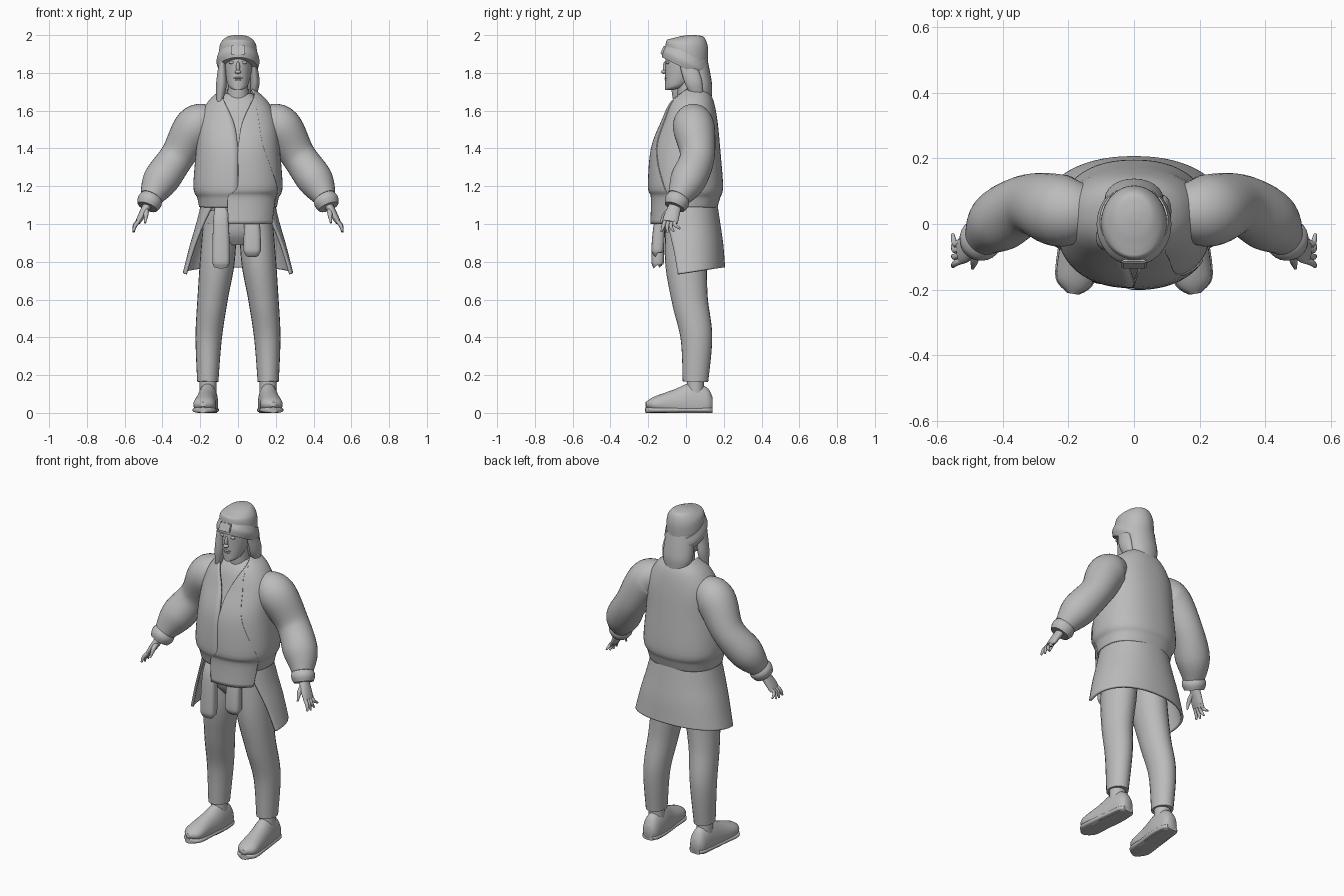
import bpy, bmesh, math
from mathutils import Vector

if "Cube" in bpy.data.objects:
    bpy.data.objects.remove(bpy.data.objects["Cube"])

clay = bpy.data.materials.new("plain_grey")
clay.use_nodes = True
grey = (0.5, 0.5, 0.5, 1)
clay.diffuse_color = grey
clay.node_tree.nodes["Principled BSDF"].inputs["Base Color"].default_value = grey
parts = []
steps = 30
full_turn = 2 * math.pi


def finish(name, bm, mirror=False, thick=0):
    """Turn a bmesh into a named object, optionally mirrored or thickened."""
    bmesh.ops.recalc_face_normals(bm, faces=bm.faces)
    mesh = bpy.data.meshes.new(name)
    bm.to_mesh(mesh)
    bm.free()
    mesh.materials.append(clay)
    part = bpy.data.objects.new(name, mesh)
    bpy.context.collection.objects.link(part)
    if thick:
        cloth = part.modifiers.new("cloth", 'SOLIDIFY')
        cloth.thickness, cloth.offset = thick, 0
    if mirror:
        part.modifiers.new("mirror", 'MIRROR')
    parts.append(part)
    return part


def sample(values):
    """Spread a smooth curve through the values evenly over all steps."""
    last = len(values) - 1
    result = []
    for step in range(steps + 1):
        place = step / steps * last
        i = max(min(int(place), last - 1), 0)
        t = place - i
        a, b = values[max(i - 1, 0)], values[i]
        c, d = values[min(i + 1, last)], values[min(i + 2, last)]
        result.append(b + 0.5 * t * (c - a + t * (2 * a - 5 * b + 4 * c - d
                                                  + t * (3 * (b - c) + d - a))))
    return result


def oval(angle, power):
    """Point on a rounded oval; angle zero is the front, positive is the left."""
    side, depth = math.sin(angle), -math.cos(angle)
    return (math.copysign(abs(side) ** (2 / power), side),
            math.copysign(abs(depth) ** (2 / power), depth))


def skin(loops, closed):
    bm = bmesh.new()
    rings = [[bm.verts.new(point) for point in loop] for loop in loops]
    count = len(rings[0])
    for low, high in zip(rings, rings[1:]):
        for j in range(count if closed else count - 1):
            k = (j + 1) % count
            bm.faces.new((low[j], low[k], high[k], high[j]))
    if closed:
        bm.faces.new(rings[0])
        bm.faces.new(rings[-1])
    return bm


def tube(name, path, widths, depths=None, up=(0, 1, 0), power=2, mirror=False, sides=24):
    """Sweep an oval along a path, never going below the ground."""
    points = sample([Vector(point) for point in path])
    loops = []
    for i, (width, depth) in enumerate(zip(sample(widths), sample(depths or widths))):
        along = (points[min(i + 1, steps)] - points[max(i - 1, 0)]).normalized()
        u = Vector(up).cross(along).normalized()
        v = along.cross(u)
        loop = []
        for j in range(sides):
            s, c = oval(full_turn * j / sides, power)
            point = points[i] + u * s * width + v * c * depth
            point.z = max(point.z, 0)
            loop.append(point)
        loops.append(loop)
    return finish(name, skin(loops, True), mirror)


def stack(name, heights, widths, depths, centres=(0,), tilts=(0,),
          starts=None, ends=None, power=2, thick=0, sides=56):
    """Stack level ovals; with starts, leave them open as a cloth sheet."""
    closed = starts is None
    ends = ends or [full_turn - start for start in starts or (0,)]
    curves = [sample(v) for v in (heights, widths, depths, centres, tilts, starts or (0,), ends)]
    loops = []
    for z, width, depth, y, tilt, start, end in zip(*curves):
        loop = []
        for j in range(sides if closed else sides + 1):
            s, c = oval(start + (end - start) * j / sides, power)
            loop.append((s * width, y + c * depth, z - tilt * c * depth))
        loops.append(loop)
    return finish(name, skin(loops, closed), thick=thick)


def blob(name, location, size, mirror=False):
    bm = bmesh.new()
    bmesh.ops.create_uvsphere(bm, u_segments=16, v_segments=10, radius=1)
    bmesh.ops.scale(bm, vec=size, verts=bm.verts)
    bmesh.ops.translate(bm, vec=location, verts=bm.verts)
    return finish(name, bm, mirror)


# Head, neck and face
stack("head", heights=[1.71, 1.73, 1.8, 1.86, 1.92, 1.96],
      widths=[.02, .05, .07, .075, .07, .05], depths=[.02, .055, .095, .11, .1, .07],
      centres=[-.09, -.055, -.015, 0, 0, 0])
tube("neck", [(0, .02, 1.6), (0, 0, 1.8)], [.06, .05])
blob("nose_bridge", (0, -.11, 1.83), (.01, .013, .03))
blob("nose_tip", (0, -.117, 1.805), (.017, .015, .01))
blob("upper_lip", (0, -.105, 1.773), (.024, .01, .006))
blob("lower_lip", (0, -.103, 1.763), (.02, .01, .006))
blob("eye", (.033, -.097, 1.855), (.016, .01, .008), mirror=True)
blob("brow", (.034, -.096, 1.88), (.02, .01, .005), mirror=True)

# Hair falling behind the head and in a lock on each side
tube("back_hair", [(0, .05, 1.86), (0, .08, 1.72), (0, .11, 1.63)],
     widths=[.085, .088, .045], depths=[.065, .06, .025])
tube("right_lock", [(-.083, -.04, 1.88), (-.088, -.04, 1.74), (-.1, -.05, 1.63)],
     widths=[.014, .028, .012], depths=[.035, .04, .015])
tube("left_lock", [(.08, 0, 1.87), (.09, .04, 1.75), (.075, .07, 1.65)],
     widths=[.014, .024, .012], depths=[.04, .045, .02])

# Knitted hat with a turned-up band and a front patch
stack("hat_crown", heights=[1.87, 1.92, 1.96, 1.99, 2], widths=[.1, .1, .09, .06, .02],
      depths=[.11, .11, .1, .07, .02], centres=[0, .03], tilts=[.5, .45, .2, 0, 0])
stack("hat_band", heights=[1.825, 1.86, 1.9], widths=[.104, .114, .104],
      depths=[.115, .122, .108], centres=[-.012, .01], tilts=[.5])
plate = bmesh.new()
bmesh.ops.create_cube(plate, size=1)
bmesh.ops.scale(plate, vec=(.075, .012, .05), verts=plate.verts)
bmesh.ops.bevel(plate, geom=plate.edges[:], offset=.004, segments=2, affect='EDGES')
patch = finish("hat_patch", plate)
patch.location, patch.rotation_euler = (0, -.122, 1.92), (-.4, 0, 0)

# Jacket, open in a V at the neck; the shirt and overlapping front follow its shape
heights = [1.09, 1.14, 1.2, 1.4, 1.55, 1.65, 1.71]
widths = [.2, .21, .23, .215, .2, .15, .08]
depths = [.16, .175, .19, .175, .14, .11, .07]
centres = [0, 0, 0, 0, .02, .03, .04]
opening = [0, 0, 0, 0, .1, .45, 1.1]
stack("jacket_body", heights, widths, depths, centres, starts=opening, power=2.3, thick=.012)
stack("shirt", [z - .02 for z in heights], [w * .92 for w in widths],
      [d * .9 for d in depths], centres, power=2.3)
stack("left_front_panel", [1] + heights[1:], [w * 1.03 for w in widths],
      [.185] + [d * 1.04 for d in depths[1:]], centres, starts=[-.2, -.2] + opening[2:],
      ends=[1, 1.1, 1, .6, .5, .6, 1.2], power=2.3, thick=.008)
tube("jacket_sleeve", [(.12, .04, 1.55), (.22, .04, 1.52), (.32, .06, 1.36),
                       (.41, .01, 1.23), (.46, -.04, 1.14)],
     widths=[.07, .11, .092, .095, .06], mirror=True, sides=32)
tube("sleeve_cuff", [(.455, -.035, 1.15), (.48, -.06, 1.09)], [.055, .066, .055], mirror=True)

# Hands
tube("palm", [(.47, -.05, 1.115), (.51, -.075, 1.045), (.53, -.084, 1.01)],
     widths=[.024, .019, .014], depths=[.03, .04, .04], mirror=True)
lengths = {"index": .06, "middle": .065, "ring": .06, "little": .045}
for i, (finger, length) in enumerate(lengths.items()):
    y = -.11 + i * .02
    tip = Vector((.553, y - .02 + i * .013, 1.02 - length))
    tube(finger + "_finger", [(.522, y, 1.02), (.545, y - .01, 1.02 - length / 2), tip],
         widths=[.01, .01, .005], mirror=True, sides=10)
tube("thumb", [(.487, -.08, 1.075), (.487, -.11, 1.05), (.492, -.135, 1.005)],
     widths=[.016, .013, .005], mirror=True, sides=10)

# Trousers
stack("hips", heights=[.89, .94, 1, 1.1], widths=[.1, .17, .185, .175],
      depths=[.08, .115, .13, .135])
thickness = [.09, .092, .08, .07, .056]
tube("trouser_leg", [(.095, 0, 1), (.11, 0, .8), (.135, .02, .6), (.155, .055, .4), (.16, .05, .165)],
     widths=thickness, depths=[t * 1.2 for t in thickness], mirror=True)

# Garment tied round the waist, with its two sleeves hanging in front
stack("tied_garment", heights=[1.1, 1, .88, .742], widths=[.19, .215, .25, .285],
      depths=[.16, .172, .183, .19], centres=[0, .01], tilts=[0, 0, -.08, -.15],
      starts=[.75, 1, 1.2, 1.33], power=2.2, thick=.014)
for side, x, low in (("right", -.09, .785), ("left", .075, .845)):
    tube(side + "_tied_sleeve", [(x, -.15, low), (x, -.15, low + .02), (x, -.14, 1), (x, -.12, 1.09)],
         widths=[.034, .046, .042, .034], depths=[.02, .033, .03, .02], power=3)

# Shoes and socks
sole_line = [(.156, .14), (.157, .11), (.16, .03), (.17, -.06), (.18, -.17), (.186, -.213)]
sole_widths = [.03, .048, .055, .056, .056, .015]
tube("shoe_upper", [(x, y, .045) for x, y in sole_line], sole_widths,
     depths=[.04, .09, .115, .08, .04, .012], up=(0, 0, 1), mirror=True)
tube("shoe_sole", [(x, y, .015) for x, y in sole_line], [w + .004 for w in sole_widths],
     depths=[.015], up=(0, 0, 1), power=3, mirror=True)
tube("sock", [(.16, .05, .1), (.16, .05, .2)], [.045], mirror=True)

# Soft shading with sharp rims kept
bpy.ops.object.select_all(action='DESELECT')
for part in parts:
    part.select_set(True)
bpy.context.view_layer.objects.active = parts[0]
bpy.ops.object.shade_smooth_by_angle(angle=math.radians(50))
